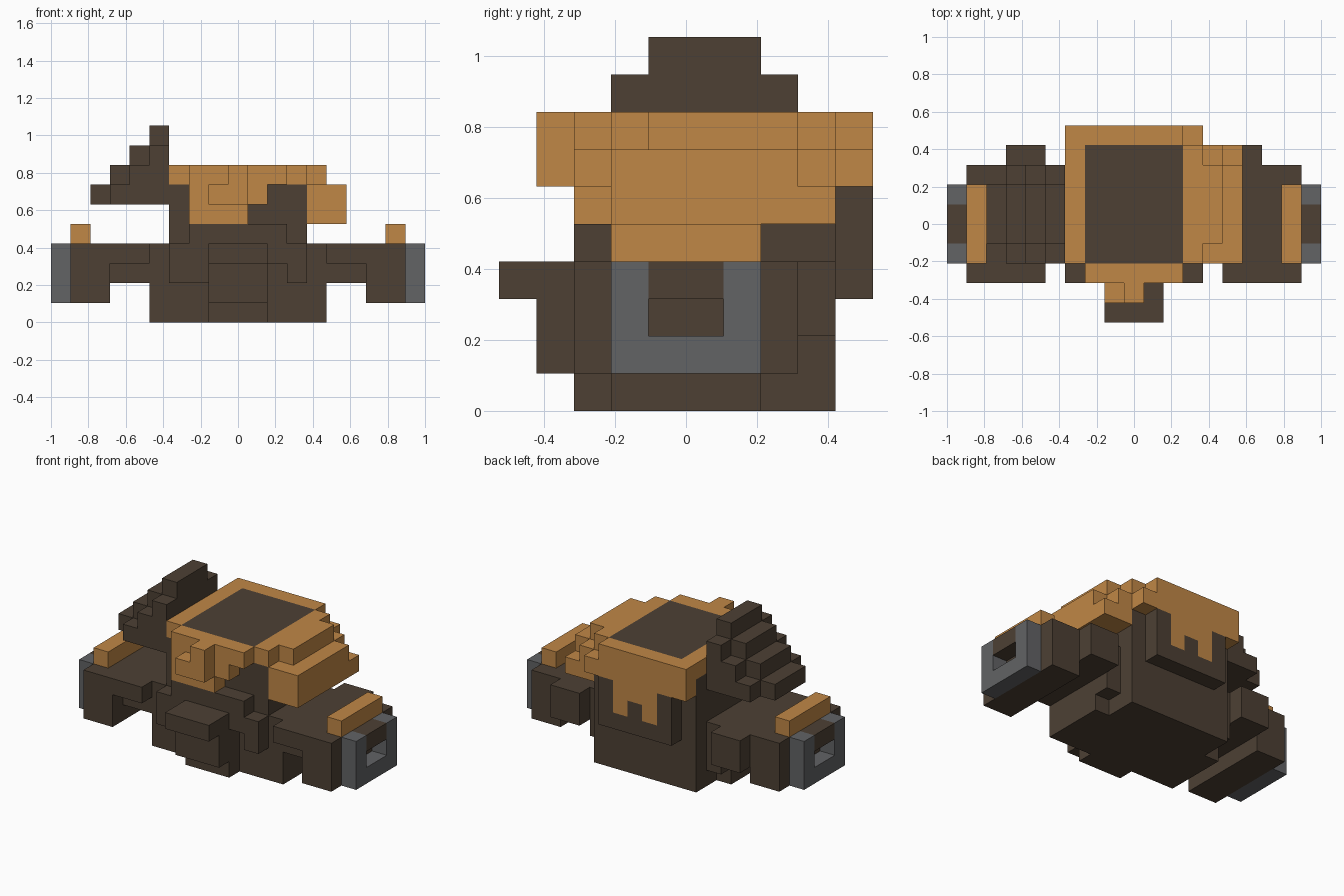
import bpy, bmesh
from mathutils import Vector

if "Cube" in bpy.data.objects:
    bpy.data.objects.remove(bpy.data.objects["Cube"])

U = 2 / 19                       # one block
ORIGIN = Vector((-9.5, -5, 0))   # grid corner, in blocks


def material(name, rgb):
    m = bpy.data.materials.new(name)
    m.diffuse_color = (*rgb, 1)
    m.use_nodes = True
    m.node_tree.nodes["Principled BSDF"].inputs["Base Color"].default_value = m.diffuse_color
    return m


MATS = {
    "dark": material("dark_brown", (0.074, 0.051, 0.034)),
    "gold": material("orange_gold", (0.527, 0.242, 0.061)),
    "grey": material("steel_grey", (0.122, 0.125, 0.130)),
}
cells = {}                       # block -> (part, colour)


def box(part, colour, x0, x1, y0, y1, z0, z1):
    for i in range(x0, x1):
        for j in range(y0, y1):
            for k in range(z0, z1):
                cells[i, j, k] = (part, colour)


def pair(part, colour, x0, x1, *rest):
    """The same box on the left and on the right."""
    box("left_" + part, colour, x0, x1, *rest)
    box("right_" + part, colour, 19 - x1, 19 - x0, *rest)


# Torso core, with wider hips
box("torso", "dark", 6, 13, 3, 9, 0, 7)
box("torso", "dark", 5, 14, 3, 7, 0, 4)
box("torso", "dark", 5, 6, 7, 8, 1, 4)
box("torso", "dark", 13, 14, 7, 8, 1, 4)

# Chest plates and stepped belt buckle
box("chest_plate", "dark", 6, 8, 2, 3, 2, 4)
box("chest_plate", "dark", 11, 13, 2, 3, 3, 4)
box("chest_plate", "dark", 12, 13, 2, 3, 2, 3)
box("chest_plate", "dark", 7, 12, 2, 3, 4, 5)
box("buckle", "dark", 8, 11, 2, 3, 0, 4)
box("buckle", "dark", 8, 11, 1, 2, 1, 4)
box("buckle", "dark", 8, 11, 0, 1, 3, 4)

# Collar: gold rim around a dark flat top
box("collar", "gold", 6, 13, 3, 9, 7, 8)
box("collar", "dark", 7, 12, 3, 9, 7, 8)

# Front drape, stepping down to one side, with a small clasp
for step in range(3):
    box("front_drape", "gold", 7, 10 + step, 2, 3, 5 + step, 6 + step)
box("clasp", "gold", 8, 10, 1, 2, 6, 7)
box("clasp", "gold", 9, 10, 1, 2, 7, 8)

# Back panel with gold hanging down in drips
box("back_panel", "dark", 7, 12, 9, 10, 3, 6)
box("back_drape", "gold", 6, 13, 9, 10, 6, 7)
box("back_drape", "gold", 6, 12, 9, 10, 7, 8)
for x, bottom in ((10, 4), (9, 5), (8, 4)):
    box("back_drape", "gold", x, x + 1, 9, 10, bottom, 6)

# Gold shoulder guard on the right
box("gold_shoulder", "gold", 13, 15, 3, 9, 5, 6)
box("gold_shoulder", "gold", 13, 15, 3, 8, 6, 7)
box("gold_shoulder", "gold", 13, 14, 8, 9, 6, 7)
box("gold_shoulder", "gold", 13, 14, 4, 8, 7, 8)

# Dark stepped shoulder guard on the left
for step in range(3):
    box("dark_shoulder", "dark", 2 + step, 3 + step, 4, 7, 6 + step, 7 + step)
    box("dark_shoulder", "dark", 3 + step, 6, 3, 8, 6 + step, 7 + step)
box("dark_shoulder", "dark", 5, 6, 4, 7, 9, 10)

# Arms, elbow knobs, gold bands and grey end rings
pair("arm", "dark", 1, 3, 2, 8, 1, 4)
pair("arm", "dark", 3, 5, 2, 8, 3, 4)
pair("elbow", "dark", 3, 5, 3, 8, 2, 3)
pair("elbow", "dark", 3, 5, 8, 9, 2, 4)
pair("band", "gold", 1, 2, 3, 7, 4, 5)
pair("end_ring", "grey", 0, 1, 3, 4, 1, 4)
pair("end_ring", "grey", 0, 1, 6, 7, 1, 4)
pair("end_ring", "grey", 0, 1, 4, 6, 1, 2)
pair("ring_plug", "dark", 0, 1, 4, 6, 3, 4)

# Turn each part into a mesh of its exposed block faces
for part in sorted({p for p, _ in cells.values()}):
    mine = {c: col for c, (p, col) in cells.items() if p == part}
    colours = sorted(set(mine.values()))
    bm = bmesh.new()
    for cell, colour in mine.items():
        for axis in range(3):
            for side in (0, 1):
                near = list(cell)
                near[axis] += 2 * side - 1
                if tuple(near) in cells:
                    continue
                u, v = (axis + 1) % 3, (axis + 2) % 3
                corners = []
                for a, b in ((0, 0), (1, 0), (1, 1), (0, 1)):
                    p = Vector(cell)
                    p[axis] += side
                    p[u] += a
                    p[v] += b
                    corners.append(bm.verts.new((p + ORIGIN) * U))
                face = bm.faces.new(corners if side else corners[::-1])
                face.material_index = colours.index(colour)
    bmesh.ops.remove_doubles(bm, verts=bm.verts[:], dist=1e-4)
    mesh = bpy.data.meshes.new(part)
    bm.to_mesh(mesh)
    bm.free()
    for colour in colours:
        mesh.materials.append(MATS[colour])
    bpy.context.collection.objects.link(bpy.data.objects.new(part, mesh))
